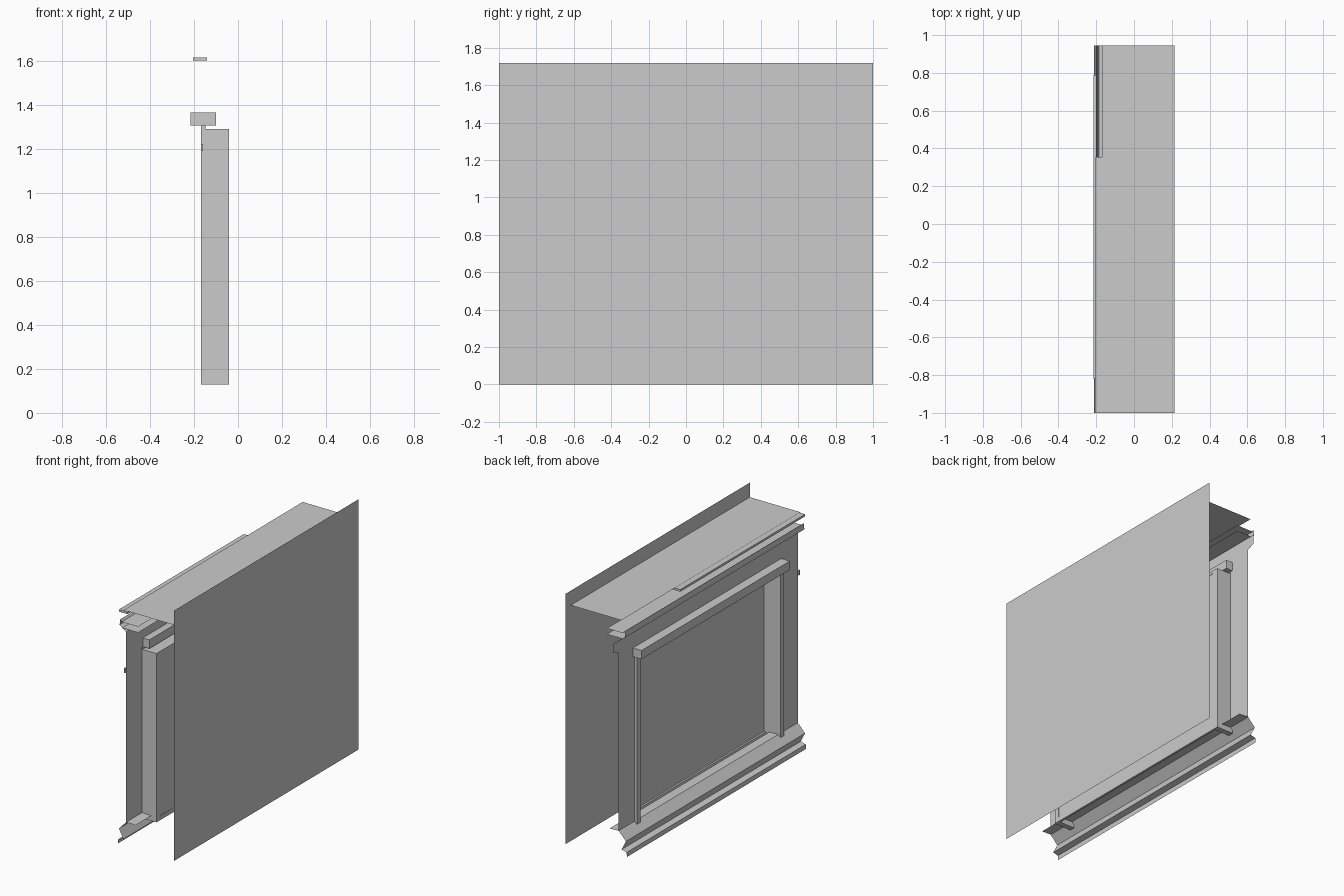
import bpy

if "Cube" in bpy.data.objects:
    bpy.data.objects.remove(bpy.data.objects["Cube"])

Y0, Y1 = -1.0, 0.945          # run of the wall and mouldings
YC = -0.0275                  # centre line of the opening
WX = -0.15                    # face plane of the wall


def mesh_object(name, verts, faces):
    mesh = bpy.data.meshes.new(name)
    mesh.from_pydata(verts, [], faces)
    mesh.update()
    obj = bpy.data.objects.new(name, mesh)
    bpy.context.collection.objects.link(obj)
    return obj


def box(name, x0, x1, y0, y1, z0, z1):
    verts = [(x, y, z) for x in (x0, x1) for y in (y0, y1) for z in (z0, z1)]
    faces = [(0, 1, 3, 2), (4, 6, 7, 5), (0, 4, 5, 1),
             (2, 3, 7, 6), (0, 2, 6, 4), (1, 5, 7, 3)]
    return mesh_object(name, verts, faces)


def sheet(name, profile, y0=Y0, y1=Y1):
    """Open (x, z) profile swept along y without end caps."""
    n = len(profile)
    verts = [(x, y, z) for y in (y0, y1) for x, z in profile]
    faces = [(i, i + 1, n + i + 1, n + i) for i in range(n - 1)]
    return mesh_object(name, verts, faces)


# Large back panel and top board
sheet("back_panel", [(0.215, 0), (0.215, 1.72)], -1, 1)
sheet("top_board", [(0.215, 1.62), (-0.17, 1.62)])
box("top_trim", -0.205, -0.14, Y0, 0.355, 1.60, 1.615)

# Front wall around the opening, with a small ear at the top corner
OPEN = 0.79
sheet("wall_side_right", [(WX, 0.165), (WX, 1.31)], Y0, YC - OPEN)
sheet("wall_side_left", [(WX, 0.165), (WX, 1.31)], YC + OPEN, Y1)
sheet("wall_top", [(WX, 1.31), (WX, 1.475)])
mesh_object("wall_ear",
            [(WX, Y1, 1.475), (WX, 1.0, 1.475), (WX, 1.0, 1.41), (WX, Y1, 1.39)],
            [(0, 1, 2, 3)])

# Cornice and sill mouldings
sheet("cornice", [(-0.06, 1.535), (-0.185, 1.535), (-0.195, 1.55),
                  (-0.2, 1.51), (-0.15, 1.475)])
sheet("cornice_lower_shelf", [(-0.06, 1.495), (-0.18, 1.495)])
sheet("sill_moulding", [(-0.08, 0.165), (-0.15, 0.168), (-0.205, 0.11),
                        (-0.172, 0.045), (-0.21, 0.035), (-0.213, 0.005)])

# Header box above the opening
box("header", -0.215, -0.10, -0.82, 0.79, 1.305, 1.365)

# Jambs with slim front posts, mirrored about the opening centre
for side, s in (("right", -1), ("left", 1)):
    a, b = sorted((YC + s * 0.762, YC + s * 0.80))
    box("jamb_" + side, -0.147, -0.04, a, b, 0.13, 1.29)
    box("post_" + side, -0.167, -0.147, a, b, 0.13, 1.305)

# Rails and the screen behind the opening
box("top_rail", -0.147, -0.04, YC - 0.762, YC + 0.762, 1.27, 1.29)
box("bottom_rail", -0.055, -0.04, YC - 0.762, YC + 0.762, 0.13, 0.16)
sheet("screen", [(-0.042, 0.135), (-0.042, 1.275)], YC - 0.79, YC + 0.79)

# Small catch at the wall edge
box("catch", -0.168, -0.158, -1.0, -0.985, 1.19, 1.222)
